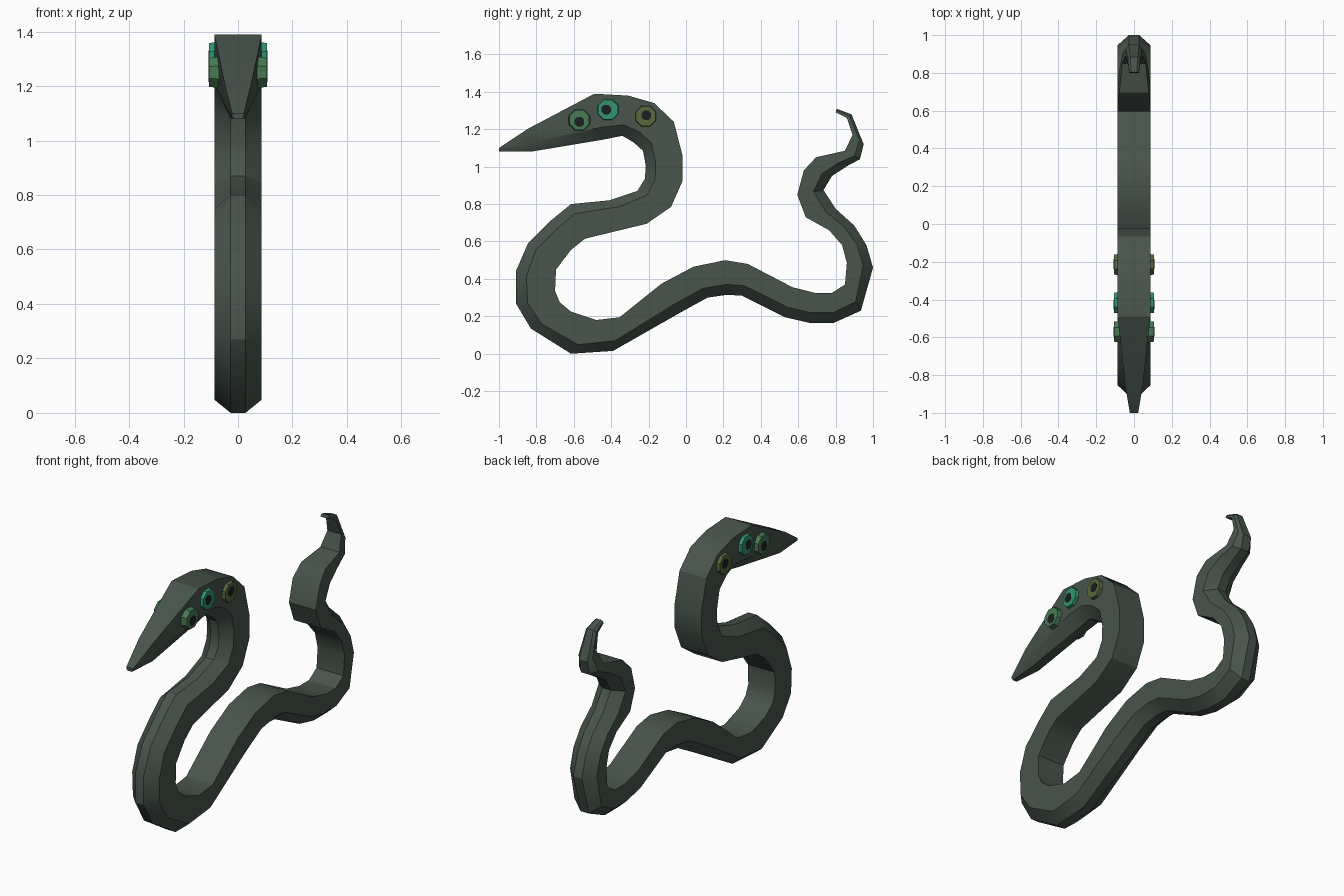
import bpy, bmesh, math
from mathutils import Vector, Matrix

if "Cube" in bpy.data.objects:
    bpy.data.objects.remove(bpy.data.objects["Cube"])


def material(name, rgb):
    m = bpy.data.materials.new(name)
    m.diffuse_color = (*rgb, 1)
    m.use_nodes = True
    m.node_tree.nodes["Principled BSDF"].inputs["Base Color"].default_value = m.diffuse_color
    return m


SKIN = material("dark green skin", (0.062, 0.090, 0.071))
GREEN = material("leaf green", (0.065, 0.19, 0.085))
TEAL = material("teal green", (0.032, 0.29, 0.17))
OLIVE = material("olive", (0.10, 0.14, 0.045))
BLACK = material("near black", (0.012, 0.014, 0.014))


def add_object(name, bm, mat):
    bmesh.ops.recalc_face_normals(bm, faces=bm.faces)
    me = bpy.data.meshes.new(name)
    bm.to_mesh(me)
    bm.free()
    me.materials.append(mat)
    ob = bpy.data.objects.new(name, me)
    bpy.context.collection.objects.link(ob)
    return ob


# Body sections from snout to tail tip: back (y, z) and belly (y, z)
SECTIONS = [
    (-1, 1.10, -1, 1.08), (-.85, 1.20, -.83, 1.08), (-.49, 1.39, -.44, 1.145),
    (-.31, 1.38, -.34, 1.165), (-.17, 1.34, -.28, 1.13), (-.065, 1.24, -.23, 1.085),
    (-.02, 1.065, -.215, 1.005), (-.02, .92, -.22, .935), (-.08, .785, -.26, .87),
    (-.21, .695, -.41, .82), (-.54, .615, -.615, .80), (-.615, .555, -.725, .71),
    (-.695, .45, -.845, .59), (-.70, .335, -.91, .44), (-.675, .275, -.91, .27),
    (-.615, .225, -.83, .135), (-.48, .18, -.615, 0), (-.355, .195, -.39, .015),
    (-.13, .375, -.03, .22), (.04, .465, .115, .30), (.21, .50, .22, .315),
    (.33, .48, .30, .31), (.57, .355, .53, .195), (.69, .325, .66, .165),
    (.78, .325, .79, .165), (.85, .37, .935, .23), (.86, .485, 1.0, .46),
    (.835, .58, .965, .58), (.765, .66, .90, .685), (.64, .73, .80, .775),
    (.595, .85, .735, .875), (.63, .98, .78, .95), (.695, 1.05, .865, 1.005),
    (.85, 1.085, .93, 1.04), (.89, 1.17, .95, 1.12), (.86, 1.26, .885, 1.28),
    (.80, 1.29, .805, 1.31),
]
FULL = 0.087
HEAD_W = [0.022, 0.047]
TAIL_W = [0.078, 0.062, 0.045, 0.033, 0.026]
widths = HEAD_W + [FULL] * (len(SECTIONS) - len(HEAD_W) - len(TAIL_W)) + TAIL_W

# Serpent body: flat back, flat sides, chamfered belly
bm = bmesh.new()
rings = []
for (ky, kz, by, bz), w in zip(SECTIONS, widths):
    back, belly = Vector((0, ky, kz)), Vector((0, by, bz))
    f = min(max(0.055 / (back - belly).length, 0.27), 0.38)
    mid = belly.lerp(back, f)
    b = min(0.027, w * 0.6)
    pts = [(-w, back), (w, back), (w, mid), (b, belly), (-b, belly), (-w, mid)]
    rings.append([bm.verts.new((x, p.y, p.z)) for x, p in pts])
for r, s in zip(rings, rings[1:]):
    for i in range(6):
        j = (i + 1) % 6
        bm.faces.new((r[i], r[j], s[j], s[i]))
bm.faces.new(rings[0])
bm.faces.new(rings[-1])
body = add_object("serpent_body", bm, SKIN)


def disc(name, x, y, z, r1, r2, depth, sides, mat, side):
    """Many-sided disc facing sideways, its outer face at x."""
    bm = bmesh.new()
    m = (Matrix.Translation((side * (x - depth / 2), y, z))
         @ Matrix.Rotation(side * math.pi / 2, 4, 'Y')
         @ Matrix.Rotation(math.pi / sides, 4, 'Z'))
    bmesh.ops.create_cone(bm, cap_ends=True, segments=sides,
                          radius1=r1, radius2=r2, depth=depth, matrix=m)
    return add_object(name, bm, mat)


# Three eyes on each side of the head, each with a dark pupil plate
EYES = [("front", -.57, 1.25, GREEN, (0, -.01)),
        ("middle", -.417, 1.305, TEAL, (-.01, 0)),
        ("rear", -.215, 1.27, OLIVE, (.003, .005))]
for side, label in ((1, "right"), (-1, "left")):
    for name, y, z, mat, (dy, dz) in EYES:
        disc(f"{name}_eye_{label}", .106, y, z, .063, .057, .04, 8, mat, side)
        disc(f"{name}_pupil_{label}", .108, y + dy, z + dz, .028, .028, .006, 8, BLACK, side)

# Smooth along the bends, keep the chamfers sharp
bpy.ops.object.select_all(action='DESELECT')
body.select_set(True)
bpy.context.view_layer.objects.active = body
bpy.ops.object.shade_smooth_by_angle(angle=math.radians(30))
